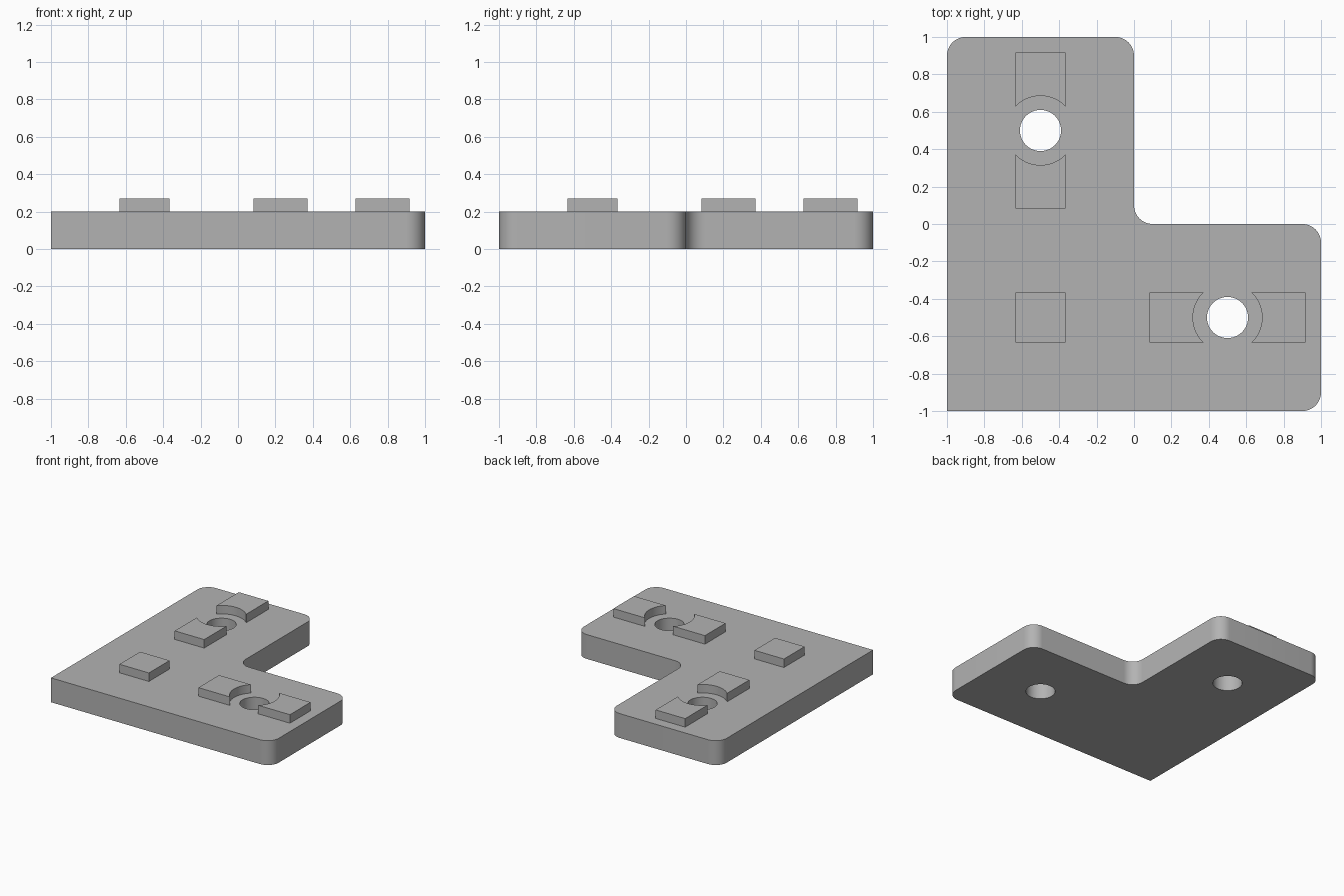
import bpy, bmesh, math
from mathutils import Vector

if "Cube" in bpy.data.objects:
    bpy.data.objects.remove(bpy.data.objects["Cube"], do_unlink=True)

PLATE_TOP, TAB_TOP = 0.2, 0.27
HOLE_R, RELIEF_R, TAB_HALF = 0.11, 0.185, 0.134
TAB_END = 0.416  # far edge of a tab, from the hole centre
HOLES = [Vector((-0.5, 0.5)), Vector((0.5, -0.5))]

grey = bpy.data.materials.new("plain grey")
grey.use_nodes = True
colour = (0.45, 0.45, 0.45, 1)
grey.diffuse_color = colour
grey.node_tree.nodes["Principled BSDF"].inputs["Base Color"].default_value = colour


def arc(centre, radius, start, end, steps):
    angles = [start + (end - start) * i / steps for i in range(steps + 1)]
    return [centre + radius * Vector((math.cos(a), math.sin(a))) for a in angles]


def rounded(corners, steps=12):
    """Outline from (x, y, radius) corners, each rounded by its radius."""
    points = []
    for i, (x, y, r) in enumerate(corners):
        p = Vector((x, y))
        if r == 0:
            points.append(p)
            continue
        back = (Vector(corners[i - 1][:2]) - p).normalized()
        ahead = (Vector(corners[(i + 1) % len(corners)][:2]) - p).normalized()
        for k in range(steps + 1):
            t = math.pi / 2 * k / steps
            points.append(p + r * (back * (1 - math.sin(t)) + ahead * (1 - math.cos(t))))
    return points


def extrude(name, loops, bottom, top):
    """Fill the loops (outline first, then holes) and raise them to a solid."""
    bm = bmesh.new()
    edges = []
    for loop in loops:
        verts = [bm.verts.new((p.x, p.y, bottom)) for p in loop]
        edges += [bm.edges.new((v, verts[i - 1])) for i, v in enumerate(verts)]
    bmesh.ops.triangle_fill(bm, edges=edges, use_beauty=True, normal=(0, 0, 1))
    raised = bmesh.ops.extrude_face_region(bm, geom=bm.faces[:], use_keep_orig=True)
    bmesh.ops.translate(bm, vec=(0, 0, top - bottom),
                        verts=[g for g in raised["geom"] if isinstance(g, bmesh.types.BMVert)])
    bmesh.ops.recalc_face_normals(bm, faces=bm.faces[:])
    mesh = bpy.data.meshes.new(name)
    bm.to_mesh(mesh)
    bm.free()
    mesh.materials.append(grey)
    obj = bpy.data.objects.new(name, mesh)
    bpy.context.collection.objects.link(obj)
    bpy.ops.object.select_all(action="DESELECT")
    obj.select_set(True)
    bpy.context.view_layer.objects.active = obj
    bpy.ops.object.shade_smooth_by_angle(angle=math.radians(30))


# L-shaped plate with two through holes
outline = rounded([(-1, -1, 0), (1, -1, 0.1), (1, 0, 0.1),
                   (0, 0, 0.1), (0, 1, 0.1), (-1, 1, 0.1)])
bores = [arc(c, HOLE_R, 0, math.tau, 48)[:-1] for c in HOLES]
extrude("corner_plate", [outline] + bores, 0, PLATE_TOP)

# Square tab at the corner
square = [Vector((-0.5 + sx * TAB_HALF, -0.5 + sy * TAB_HALF))
          for sx, sy in ((-1, -1), (1, -1), (1, 1), (-1, 1))]
extrude("corner_tab", [square], PLATE_TOP, TAB_TOP)

# Pairs of tabs either side of each hole, hollowed by a round relief
spread = math.asin(TAB_HALF / RELIEF_R)
for hole, label, directions in ((HOLES[0], "back", (90, 270)), (HOLES[1], "right", (0, 180))):
    for side, degrees in zip(("outer", "inner"), directions):
        a = math.radians(degrees)
        out = Vector((math.cos(a), math.sin(a)))
        across = Vector((-out.y, out.x)) * TAB_HALF
        far = hole + out * TAB_END
        profile = arc(hole, RELIEF_R, a - spread, a + spread, 20) + [far + across, far - across]
        extrude(f"{label}_{side}_tab", [profile], PLATE_TOP, TAB_TOP)
